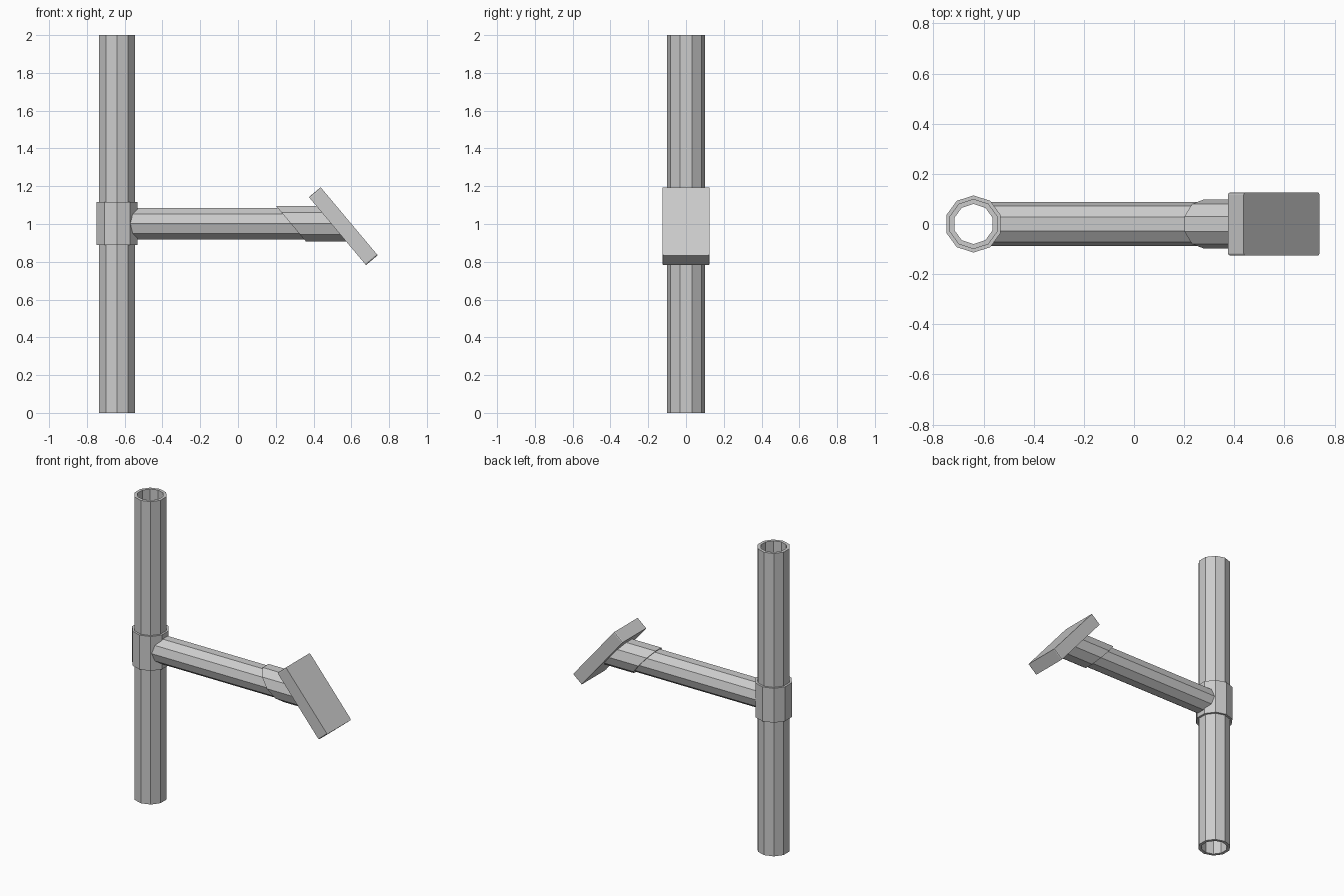
import bpy, bmesh, math
from mathutils import Matrix

if "Cube" in bpy.data.objects:
    bpy.data.objects.remove(bpy.data.objects["Cube"])

SIDES = 10
POLE_X, ARM_Z = -0.64, 1.002
TILT = math.radians(50)          # slope of the plate and of the sleeve's cut


def finish(bm, name):
    bmesh.ops.recalc_face_normals(bm, faces=bm.faces[:])
    mesh = bpy.data.meshes.new(name)
    bm.to_mesh(mesh)
    bm.free()
    obj = bpy.data.objects.new(name, mesh)
    bpy.context.collection.objects.link(obj)
    return obj


def ring_points(r):
    # decagon with corners on the y axis
    return [(r * math.sin(2 * math.pi * i / SIDES), r * math.cos(2 * math.pi * i / SIDES))
            for i in range(SIDES)]


def bridge(bm, a, b):
    for i in range(SIDES):
        j = (i + 1) % SIDES
        bm.faces.new((a[i], a[j], b[j], b[i]))


def tube(name, r_out, r_in, z0, z1):
    bm = bmesh.new()
    loops = [[bm.verts.new((POLE_X + x, y, z)) for x, y in ring_points(r)]
             for r, z in ((r_out, z0), (r_out, z1), (r_in, z1), (r_in, z0))]
    for k in range(4):
        bridge(bm, loops[k], loops[(k + 1) % 4])
    return finish(bm, name)


def bar(name, r, start, end, cap_start):
    # bar along x; start and end give the x of each corner from its (y, dz)
    bm = bmesh.new()
    pts = ring_points(r)
    a = [bm.verts.new((start(y, z), y, ARM_Z + z)) for z, y in pts]
    b = [bm.verts.new((end(y, z), y, ARM_Z + z)) for z, y in pts]
    bridge(bm, a, b)
    bm.faces.new(b)
    if cap_start:
        bm.faces.new(a)
    return finish(bm, name)


def slanted(x):
    return lambda y, z: x - z / math.tan(TILT)


# Upright pipe and the collar around it
tube("upright_pipe", 0.1, 0.08, 0.0, 2.0)
tube("collar", 0.114, 0.1, 0.889, 1.116)

# Arm starts inside the pipe wall, ends inside the slanted sleeve
bar("arm", 0.0877, lambda y, z: POLE_X + math.sqrt(0.092 ** 2 - y ** 2), slanted(0.32), False)
bar("sleeve", 0.0985, slanted(0.28), slanted(0.51), True)

# Tilted end plate with slightly cut corners
bm = bmesh.new()
bmesh.ops.create_cube(bm, size=1.0, matrix=Matrix.Diagonal((0.47, 0.25, 0.081, 1)))
corners = [e for e in bm.edges if abs(e.verts[0].co.z - e.verts[1].co.z) > 0.05]
bmesh.ops.bevel(bm, geom=corners, offset=0.008, segments=2, profile=0.5, affect='EDGES')
plate = finish(bm, "end_plate")
plate.location = (0.5575, 0, 0.9885)
plate.rotation_euler = (0, TILT, 0)
